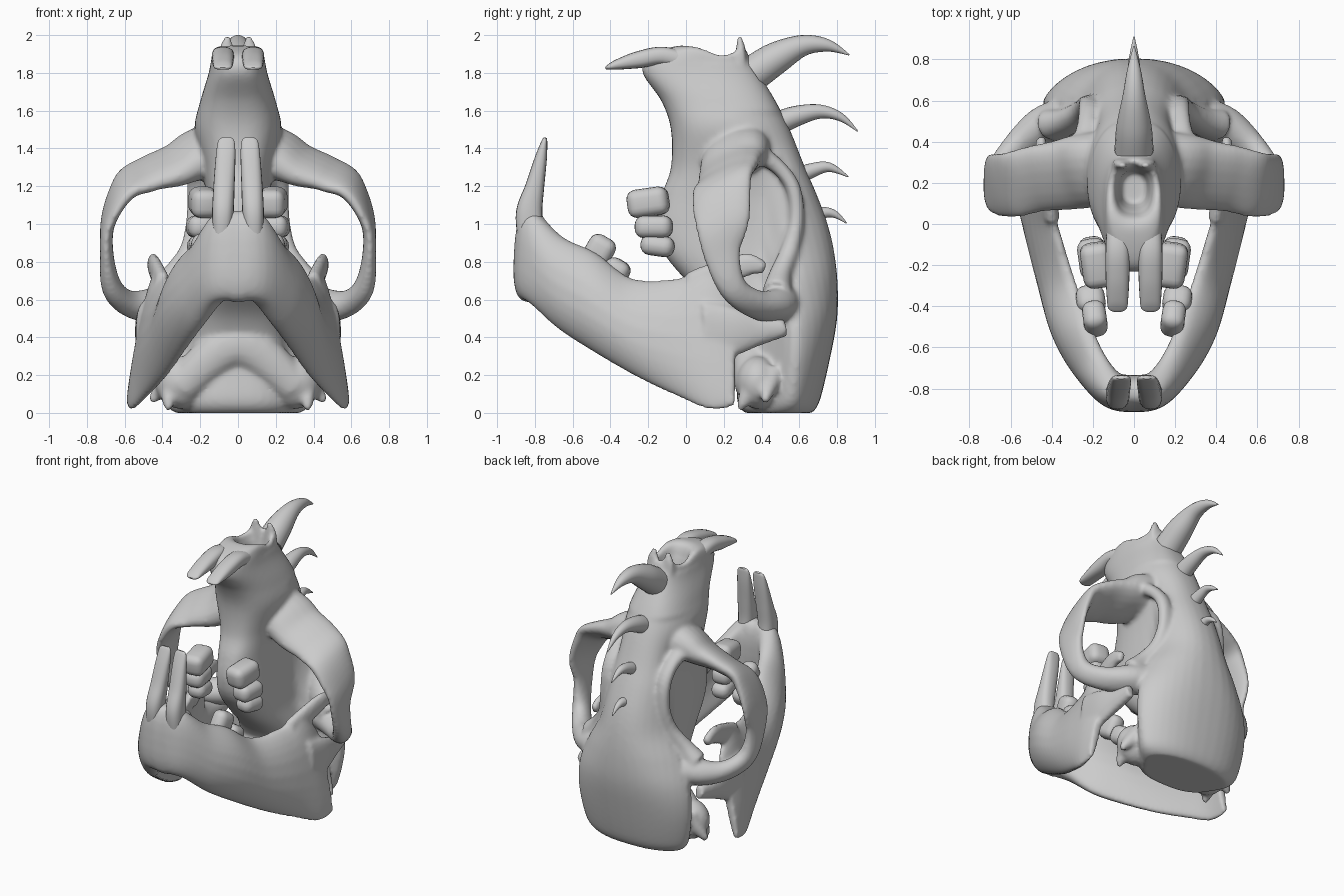
import bpy, bmesh, math
from mathutils import Vector, Matrix, Euler

bone = bpy.data.materials.new("bone grey")
bone.diffuse_color = (0.6, 0.6, 0.6, 1)


def spline(pts, n=6):
    """Catmull-Rom through tuples, every component interpolated."""
    out = []
    for i in range(len(pts) - 1):
        p0, p1, p2, p3 = (pts[max(0, min(len(pts) - 1, j))] for j in range(i - 1, i + 3))
        for k in range(n):
            t = k / n
            out.append([0.5 * (2 * b + (c - a) * t + (2 * a - 5 * b + 4 * c - d) * t * t
                               + (3 * b - a - 3 * c + d) * t ** 3)
                        for a, b, c, d in zip(p0, p1, p2, p3)])
    return out + [list(pts[-1])]


def power(v, e):
    return math.copysign(abs(v) ** e, v)


def loft(bm, rings, side=1):
    rows = [[bm.verts.new((v[0] * side, v[1], v[2])) for v in r] for r in rings]
    m = len(rows[0])
    for a, b in zip(rows, rows[1:]):
        for i in range(m):
            bm.faces.new((a[i], a[(i + 1) % m], b[(i + 1) % m], b[i]))
    bm.faces.new(rows[0])
    bm.faces.new(rows[-1])


def tangents(cs):
    return [(cs[min(i + 1, len(cs) - 1)] - cs[max(i - 1, 0)]).normalized() for i in range(len(cs))]


def tube(bm, stations, wide, side=1, m=20, e=0.9):
    """Stations are x, y, z, half width along 'wide', half thickness."""
    st = spline(stations)
    cs = [Vector(s[:3]) for s in st]
    rings = []
    for c, t, s in zip(cs, tangents(cs), st):
        n = t.cross(Vector(wide)).normalized()
        w = n.cross(t).normalized()
        rings.append([c + w * max(s[3], .002) * power(math.cos(a), e)
                      + n * max(s[4], .002) * power(math.sin(a), e)
                      for a in (2 * math.pi * i / m for i in range(m))])
    loft(bm, rings, side)


def blade(bm, stations, side, m=28):
    """Stations are top point, bottom point, half thickness, outward bulge."""
    st = spline(stations)
    cs = [(Vector(s[:3]) + Vector(s[3:6])) / 2 for s in st]
    rings = []
    for c, t, s in zip(cs, tangents(cs), st):
        u = (Vector(s[:3]) - Vector(s[3:6])) / 2
        n = t.cross(u).normalized()
        ring = []
        for i in range(m):
            a = 2 * math.pi * i / m
            h = power(math.cos(a), .75)
            ring.append(c + u * h + n * (s[6] * power(math.sin(a), .75) + s[7] * (1 - h * h)))
        rings.append(ring)
    loft(bm, rings, side)


def lump(bm, loc, size, side=1):
    mat = Matrix.Translation((loc[0] * side, loc[1], loc[2])) @ Matrix.Diagonal((*size, 1))
    bmesh.ops.create_uvsphere(bm, u_segments=20, v_segments=12, radius=1, matrix=mat)


def finish(name, bm, voxel=0, bevel=0):
    bmesh.ops.recalc_face_normals(bm, faces=bm.faces)
    me = bpy.data.meshes.new(name)
    bm.to_mesh(me)
    bm.free()
    me.materials.append(bone)
    me.shade_smooth()
    ob = bpy.data.objects.new(name, me)
    bpy.context.collection.objects.link(ob)
    if voxel:
        r = ob.modifiers.new("fuse", 'REMESH')
        r.mode, r.voxel_size, r.use_smooth_shade = 'VOXEL', voxel, True
        s = ob.modifiers.new("soften", 'SMOOTH')
        s.factor, s.iterations = 0.5, 7
    elif bevel:
        b = ob.modifiers.new("round", 'BEVEL')
        b.width, b.segments = bevel, 4
    else:
        me.set_sharp_from_angle(angle=math.radians(50))
    return ob


# Skull: upright braincase and snout; z, front y, back y, front half width, rear half width
skull = bmesh.new()
rings = []
for z, yf, yb, f, b in spline([
        (.0, .31, .67, .28, .36), (.07, .27, .71, .30, .43), (.3, .28, .765, .28, .46),
        (.5, .2, .80, .25, .45), (.68, .02, .803, .2, .40), (.85, -.12, .785, .18, .32),
        (1.0, -.155, .75, .17, .29), (1.15, -.13, .695, .17, .275), (1.3, -.08, .63, .19, .25),
        (1.5, -.08, .55, .23, .23), (1.65, -.13, .475, .2, .2), (1.8, -.23, .385, .155, .16),
        (1.89, -.2, .335, .14, .15), (1.94, -.06, .315, .13, .13), (1.935, .02, .29, .095, .1),
        (1.85, .06, .27, .08, .08), (1.72, .1, .25, .06, .06)]):
    ring = []
    for i in range(40):
        a = 2 * math.pi * i / 40
        rear = math.sin(a) > 0 and z < 1.6
        y = (yf + yb) / 2 + (yb - yf) / 2 * power(math.sin(a), 1 if rear else .85)
        k = min(1, max(0, (y - .38) / .22))
        k = k * k * (3 - 2 * k)
        dip = .05 * math.exp(-((y - .19) / .1) ** 2) if z > 1.86 else 0
        ring.append((power(math.cos(a), .85 if rear else .75) * (f + (b - f) * k), y, z - dip))
    rings.append(ring)
loft(skull, rings)
for s in (1, -1):
    # cheek arch
    tube(skull, [(.1, .27, 1.38, .19, .15), (.22, .26, 1.36, .19, .12), (.33, .24, 1.31, .185, .085),
                 (.47, .22, 1.265, .175, .06), (.6, .19, 1.19, .165, .05), (.685, .19, 1.02, .15, .036),
                 (.695, .19, .84, .1, .036), (.665, .25, .66, .075, .055), (.57, .37, .575, .08, .065),
                 (.43, .48, .57, .1, .09), (.28, .52, .6, .1, .09)], (0, 1, .5), s)
    # eye socket rim
    tube(skull, [(.24, .38, 1.38, .06, .05), (.225, .50, 1.29, .05, .04), (.22, .57, 1.18, .05, .04),
                 (.225, .585, 1.02, .05, .04), (.25, .55, .86, .06, .05), (.32, .5, .73, .08, .06),
                 (.4, .48, .63, .1, .08)], (1, 0, 0), s)
    # ear bulge and base spikes
    lump(skull, (.30, .38, .16), (.14, .115, .14), s)
    tube(skull, [(.30, .4, .22, .08, .08), (.36, .33, .1, .05, .05), (.37, .28, .015, .015, .015)], (1, 0, 0), s)
    tube(skull, [(.33, .45, .2, .08, .08), (.41, .43, .12, .045, .045), (.46, .42, .06, .018, .018)], (0, 1, 0), s)
    # nose prongs
    tube(skull, [(.06, .29, 1.84, .05, .035), (.06, .29, 1.93, .04, .025), (.055, .28, 2.0, .012, .012)], (1, 0, 0), s)
# skull base ridge
tube(skull, [(-.3, .36, .14, .1, .1), (0, .33, .36, .1, .12), (.3, .36, .14, .1, .1)], (0, 1, 0))
finish("skull", skull, .014)

# Lower jaw: two blades meeting at the chin, with rear processes
jaw = bmesh.new()
for s in (1, -1):
    blade(jaw, [(-.03, -.81, 1.06, -.03, -.84, .585, .085, 0), (.09, -.80, 1.07, .1, -.82, .585, .09, 0),
                (.17, -.65, .93, .21, -.68, .45, .075, .05), (.235, -.48, .85, .295, -.5, .33, .07, .075),
                (.30, -.28, .71, .39, -.26, .19, .055, .07), (.375, -.03, .715, .49, -.03, .08, .045, .045),
                (.42, .13, .77, .56, .13, .015, .035, .015), (.45, .26, .6, .58, .26, .035, .03, 0)], s)
    tube(jaw, [(.4, .03, .68, .07, .04), (.43, .2, .745, .07, .035), (.45, .33, .785, .06, .03),
               (.45, .42, .765, .03, .025)], (0, 0, 1), s)
    tube(jaw, [(.5, .1, .42, .17, .04), (.5, .26, .43, .13, .045), (.48, .4, .435, .075, .045),
               (.47, .53, .45, .045, .035)], (0, 0, 1), s)
finish("lower_jaw", jaw, .014)

# Front teeth
upper = bmesh.new()
lower = bmesh.new()
for s in (1, -1):
    tube(upper, [(.08, .02, 1.85, .05, .05), (.08, -.12, 1.89, .058, .048), (.08, -.25, 1.87, .058, .045),
                 (.08, -.36, 1.845, .052, .028), (.08, -.41, 1.83, .045, .014),
                 (.08, -.426, 1.824, .02, .006)], (1, 0, 0), s, e=.8)
    tube(lower, [(.085, -.82, .92, .05, .07), (.08, -.83, 1.06, .057, .07), (.074, -.80, 1.2, .056, .05),
                 (.066, -.768, 1.35, .052, .032), (.062, -.75, 1.435, .044, .016),
                 (.062, -.745, 1.457, .025, .008)], (1, 0, 0), s, e=.8)
finish("upper_incisors", upper)
finish("lower_incisors", lower)

# Cheek teeth: rounded blocks; x, y, z, sizes, tilt about x
for name, blocks in {
        "upper_molars": [(.18, -.2, 1.115, .15, .22, .15, 8), (.2, -.17, .985, .14, .2, .12, 0),
                         (.2, -.15, .885, .13, .18, .11, -8)],
        "lower_molars": [(.19, -.46, .855, .115, .15, .17, -30), (.21, -.37, .75, .14, .14, .13, -30)]}.items():
    bm = bmesh.new()
    for s in (1, -1):
        for x, y, z, a, b, c, tilt in blocks:
            rot = Euler((math.radians(tilt), 0, math.radians(-8 * s))).to_matrix().to_4x4()
            bmesh.ops.create_cube(bm, size=1, matrix=Matrix.Translation((x * s, y, z)) @ rot
                                  @ Matrix.Diagonal((a, b, c, 1)))
    finish(name, bm, bevel=.05)

# Row of curved horns down the back; y, z, radius
horns = [[(.36, 1.80, .095), (.48, 1.88, .085), (.62, 1.945, .056), (.75, 1.945, .033), (.865, 1.895, .003)],
         [(.46, 1.52, .065), (.58, 1.57, .055), (.71, 1.595, .037), (.82, 1.565, .022), (.91, 1.49, .003)],
         [(.57, 1.24, .05), (.67, 1.285, .038), (.76, 1.3, .025), (.86, 1.25, .003)],
         [(.64, 1.03, .045), (.73, 1.06, .03), (.79, 1.05, .019), (.85, 1.005, .003)]]
for i, pts in enumerate(horns):
    bm = bmesh.new()
    tube(bm, [(0, y, z, r, r) for y, z, r in pts], (1, 0, 0), e=1)
    finish(f"horn_{i + 1}", bm)
